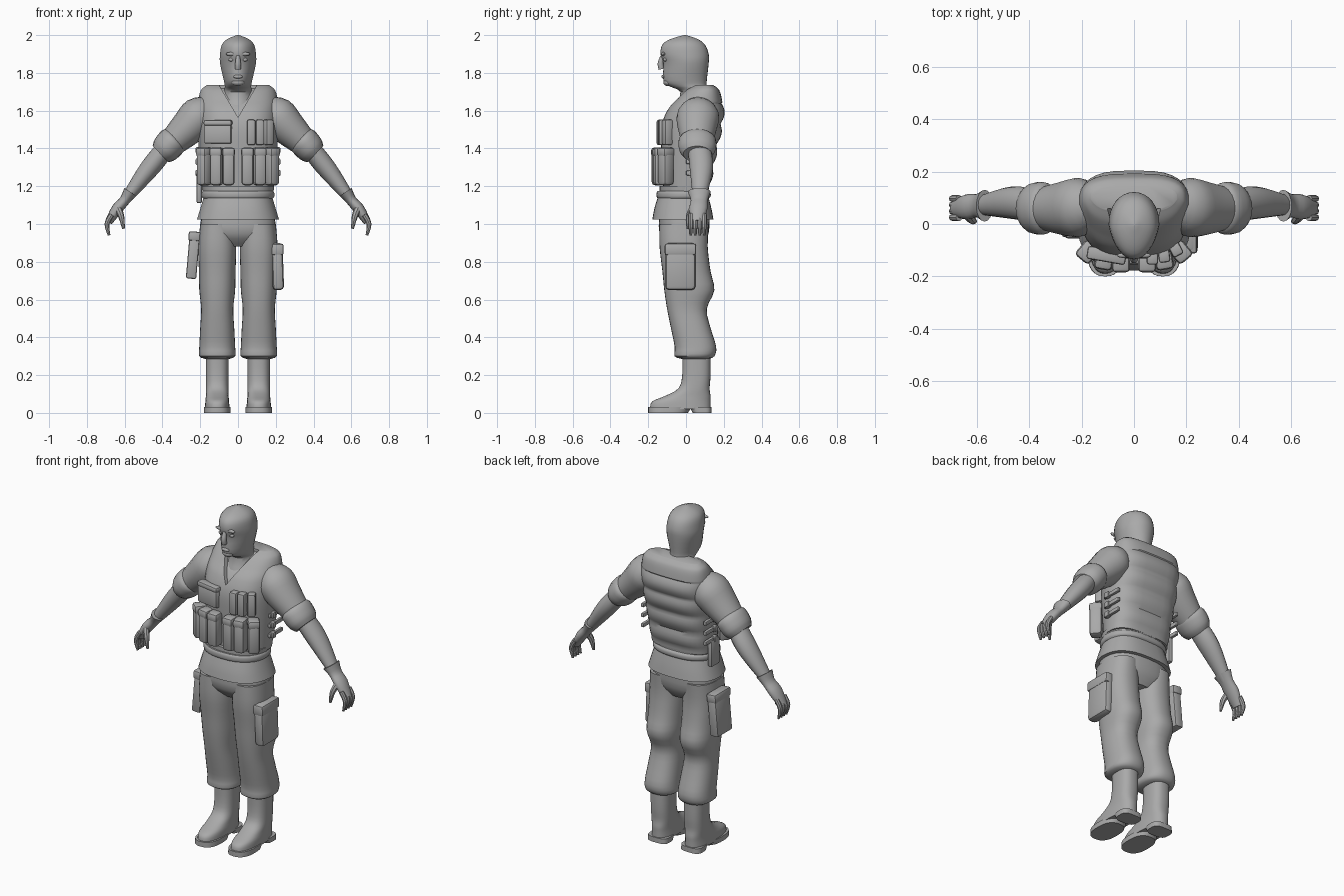
import bpy, bmesh, math
from mathutils import Vector, Matrix

cube = bpy.data.objects.get("Cube")
if cube:
    bpy.data.objects.remove(cube)

grey = bpy.data.materials.new("plain grey")
grey.use_nodes = True
tone = (.4, .4, .4, 1)
grey.diffuse_color = tone
grey.node_tree.nodes["Principled BSDF"].inputs["Base Color"].default_value = tone


def finish(name, bm):
    """Turn the bmesh into a grey, smooth object with sharp creases kept."""
    bmesh.ops.recalc_face_normals(bm, faces=bm.faces)
    mesh = bpy.data.meshes.new(name)
    bm.to_mesh(mesh)
    bm.free()
    for polygon in mesh.polygons:
        polygon.use_smooth = True
    mesh.set_sharp_from_angle(angle=math.radians(40))
    mesh.materials.append(grey)
    obj = bpy.data.objects.new(name, mesh)
    bpy.context.collection.objects.link(obj)
    return obj


def smooth(rows, steps):
    """Curve through the given rows of numbers."""
    result = []
    last = len(rows) - 1
    for i in range(last):
        before, after = rows[max(i - 1, 0)], rows[min(i + 2, last)]
        for j in range(steps):
            t = j / steps
            result.append([
                q + t / 2 * (r - p + t * (2 * p - 5 * q + 4 * r - s + t * (3 * (q - r) + s - p)))
                for p, q, r, s in zip(before, rows[i], rows[i + 1], after)])
    return result + [rows[-1]]


def skin(name, rings):
    """Closed surface over a row of rings."""
    bm = bmesh.new()
    loops = [[bm.verts.new(point) for point in ring] for ring in rings]
    for low, high in zip(loops, loops[1:]):
        for i in range(len(low)):
            bm.faces.new((low[i - 1], low[i], high[i], high[i - 1]))
    bm.faces.new(loops[0])
    bm.faces.new(loops[-1])
    return finish(name, bm)


def outline(count, power):
    """Unit circle, made squarer by a power below one."""
    for i in range(count):
        angle = math.tau * i / count
        c, s = math.cos(angle), math.sin(angle)
        yield math.copysign(abs(c) ** power, c), math.copysign(abs(s) ** power, s)


def loft(name, rows, centre=0, power=.8, taper=0, steps=3, bump=None):
    """Stack of level sections, each given as height, half width, front and back."""
    rings = []
    for z, half, front, back in smooth(rows, steps):
        ring = []
        for u, v in outline(32, power):
            x = centre + half * u * (1 - taper * max(0, -v))
            y = (front + back) / 2 + (back - front) / 2 * v
            ring.append((x, y + bump(z, v) if bump else y, z))
        rings.append(ring)
    return skin(name, rings)


def tube(name, rows, side=1, depth=1, count=16):
    """Limb along a path, each row a point and a radius; depth widens it in y."""
    rows = smooth(rows, 3)
    points = [Vector(row[:3]) for row in rows]
    rings = []
    for i, (point, row) in enumerate(zip(points, rows)):
        along = points[min(i + 1, len(points) - 1)] - points[max(i - 1, 0)]
        across = along.cross(Vector((0, 1, 0))).normalized()
        deep = across.cross(along.normalized()) * depth
        ring = [point + (across * u + deep * v) * row[3] for u, v in outline(count, 1)]
        rings.append([(side * p.x, p.y, p.z) for p in ring])
    return skin(name, rings)


def pad(name, size, place, turn=0, lean=0, bevel=.01):
    """Soft edged box."""
    bm = bmesh.new()
    bmesh.ops.create_cube(bm, size=1, matrix=Matrix.Diagonal((*size, 1)))
    bmesh.ops.bevel(bm, geom=bm.edges[:], offset=bevel, segments=2, profile=.5, affect='EDGES')
    bm.transform(Matrix.Translation(place) @ Matrix.Rotation(math.radians(turn), 4, 'Z')
                 @ Matrix.Rotation(math.radians(lean), 4, 'Y'))
    return finish(name, bm)


def ball(name, size, place):
    bm = bmesh.new()
    bmesh.ops.create_uvsphere(bm, u_segments=16, v_segments=8, radius=1)
    bm.transform(Matrix.Translation(place) @ Matrix.Diagonal((*size, 1)))
    return finish(name, bm)


# Head and neck
loft("head", [(1.63, .1, -.05, .13), (1.7, .075, -.03, .12), (1.73, .07, -.09, .11),
              (1.76, .075, -.12, .11), (1.85, .095, -.12, .12), (1.9, .095, -.135, .12),
              (1.95, .085, -.125, .1), (1.98, .055, -.08, .06), (2, .005, -.01, 0)],
     power=.95, taper=.2)
tube("nose", [(0, -.125, 1.89, .01), (0, -.135, 1.85, .015), (0, -.13, 1.82, .015)])
ball("lips", (.025, .01, .01), (0, -.12, 1.78))
ball("chin", (.035, .025, .02), (0, -.095, 1.75))
for side in (1, -1):
    ball("brow", (.03, .01, .01), (side * .035, -.12, 1.9))
    ball("eye", (.015, .01, .01), (side * .035, -.11, 1.87))

# Shirt under a padded vest
chest = [(1.18, .19, -.12, .12), (1.37, .205, -.13, .155), (1.51, .215, -.13, .185),
         (1.6, .215, -.1, .195), (1.66, .21, -.05, .19), (1.71, .195, 0, .175),
         (1.735, .165, .045, .145)]
gap = .015
loft("shirt", [(z - gap, half - gap, front + gap, back - gap) for z, half, front, back in chest],
     power=.7, taper=.2)


def back_rolls(z, v):
    """Four padded rolls across the back."""
    inside = 1.2 < z < 1.64
    roll = abs(math.sin((z - 1.2) / .11 * math.pi))
    return max(0, v) ** 2 * (.016 * roll - .006) if inside else 0


vest = loft("vest", chest, power=.65, taper=.2, steps=10, bump=back_rolls)

# Neck opening cut into the vest
notch = skin("neck_cutter", [[(0, y, 1.565), (.115, y, 1.76), (-.115, y, 1.76)]
                             for y in (-.3, .06)])
cut = vest.modifiers.new("neck", 'BOOLEAN')
cut.operation, cut.object, cut.solver = 'DIFFERENCE', notch, 'EXACT'
bpy.context.view_layer.update()
graph = bpy.context.evaluated_depsgraph_get()
opened = bpy.data.meshes.new_from_object(vest.evaluated_get(graph))
opened.set_sharp_from_angle(angle=math.radians(40))
vest.modifiers.clear()
vest.data = opened
bpy.data.objects.remove(notch)

# Pouches following the curve of the vest
for i in range(3):
    bend = i * i
    pad("small_pouch", (.044, .05, .135), (.07 + .045 * i, -.13 + .008 * bend, 1.485), 7 * bend)
    for side in (1, -1):
        x, y = side * (.05 + .064 * i), -.147 + .01 * bend
        pad("ammo_pouch", (.065, .07, .19), (x, y, 1.3), side * 10 * bend, bevel=.018)
        pad("ammo_pouch_flap", (.068, .075, .05), (x, y, 1.38), side * 10 * bend, bevel=.015)
pad("chest_pocket", (.145, .045, .1), (-.105, -.12, 1.475), -10)
pad("chest_pocket_flap", (.15, .05, .03), (-.105, -.12, 1.535), -10)

# Side straps and holster
for side in (1, -1):
    for z in (1.27, 1.33, 1.39):
        pad("side_strap", (.018, .12, .024), (side * .207, .06, z), bevel=.005)
        pad("buckle", (.026, .03, .034), (side * .211, .03, z), bevel=.005)
pad("side_holster", (.03, .08, .16), (-.205, .03, 1.19))

# Belt, jacket hem and hips
loft("waist", [(1.12, .18, -.14, .12), (1.2, .19, -.14, .12)], taper=.1)
loft("belt", [(1.135, .185, -.15, .12), (1.145, .192, -.156, .13), (1.165, .192, -.156, .13),
              (1.175, .185, -.15, .12)], taper=.1)
loft("jacket_hem", [(1.025, .217, -.178, .145), (1.08, .2, -.168, .135),
                    (1.14, .182, -.15, .12)], power=.75, taper=.1)
loft("hips", [(.88, .1, -.08, .08), (.95, .195, -.14, .12), (1.06, .19, -.14, .125)])

for side in (1, -1):
    # Trousers and boots
    stance = side * .11
    loft("trouser_leg", [(.285, .06, -.02, .12), (.3, .095, -.06, .15), (.35, .095, -.06, .16),
                         (.45, .09, -.08, .13), (.55, .085, -.1, .11), (.65, .095, -.115, .15),
                         (.75, .097, -.125, .13), (.88, .1, -.14, .115), (1, .09, -.14, .12)],
         stance, power=.85)
    loft("boot", [(.02, .065, -.19, .13), (.06, .063, -.18, .13), (.09, .06, -.11, .13),
                  (.13, .06, -.04, .125), (.2, .06, -.02, .13), (.32, .06, -.02, .13)], stance)
    loft("boot_sole", [(0, .07, -.2, .01), (.03, .07, -.2, .03)], stance)
    loft("boot_heel", [(0, .065, .035, .135), (.03, .065, .02, .135)], stance, power=.6)

    # Arms
    tube("sleeve", [(.14, .07, 1.625, .06), (.2, .065, 1.58, .1), (.26, .06, 1.515, .096),
                    (.37, .06, 1.41, .068)], side, depth=1.1, count=20)
    tube("rolled_cuff", [(.33, .06, 1.455, .066), (.345, .06, 1.44, .08), (.385, .06, 1.395, .077),
                         (.41, .06, 1.37, .06)], side, depth=1.25, count=20)
    tube("forearm", [(.385, .07, 1.4, .05), (.44, .08, 1.33, .053), (.5, .08, 1.255, .047),
                     (.595, .07, 1.13, .028)], side, depth=1.2)

    # Gloved hands
    tube("glove", [(.57, .07, 1.17, .038), (.6, .07, 1.125, .028), (.64, .065, 1.08, .03),
                   (.685, .06, 1.01, .02)], side, depth=1.6)
    for i in range(4):
        y = .025 + .024 * i
        tube("finger", [(.668, y, 1.05, .014), (.694, y, 1, .013), (.682, y, .94, .007)],
             side, count=8)
    tube("thumb", [(.638, .04, 1.09, .019), (.618, .015, 1.04, .016), (.606, .01, .975, .007)],
         side, count=8)

# Thigh gear
pad("thigh_box", (.055, .14, .25), (-.238, .02, .835), lean=5)
pad("thigh_box_lid", (.062, .15, .05), (-.231, .02, .935), lean=5)
pad("thigh_pocket", (.06, .16, .25), (.21, -.03, .775), lean=-2, bevel=.02)
pad("thigh_pocket_flap", (.064, .165, .06), (.209, -.03, .865), lean=-2)
